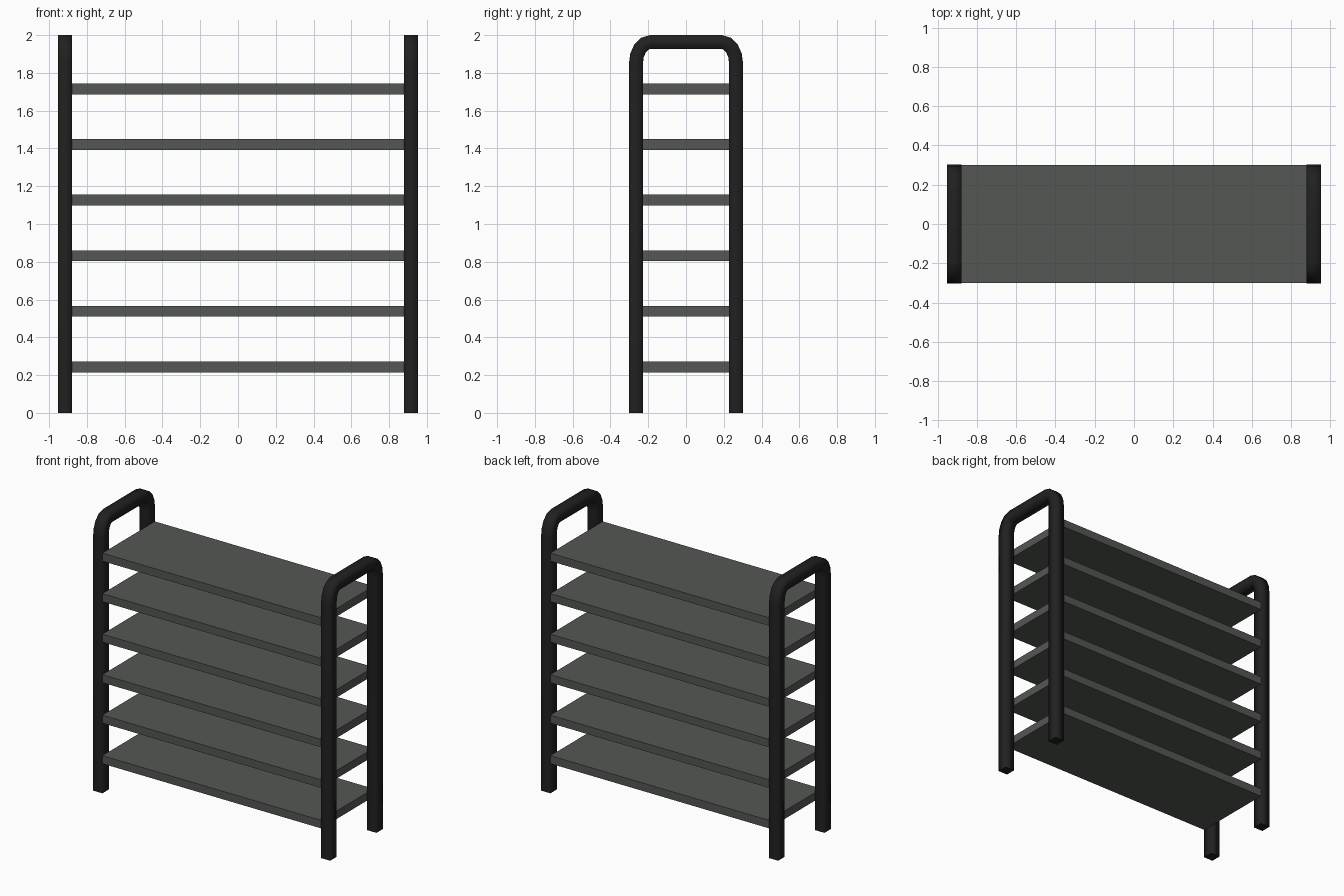
import bpy, bmesh, math
from mathutils import Vector

if "Cube" in bpy.data.objects:
    bpy.data.objects.remove(bpy.data.objects["Cube"])

def material(name, rgb):
    m = bpy.data.materials.new(name)
    m.diffuse_color = (*rgb, 1)
    m.use_nodes = True
    m.node_tree.nodes["Principled BSDF"].inputs["Base Color"].default_value = m.diffuse_color
    return m

BLACK = material("black frame", (0.015, 0.015, 0.015))
GREY = material("dark grey shelf", (0.088, 0.095, 0.088))

H = 0.037              # half thickness of the square tube
X, Y, TOP = 0.915, 0.265, 1.963   # tube centre lines
A, B, N = 0.075, 0.113, 4         # bend size and segments

def add_object(name, bm, mat):
    bmesh.ops.recalc_face_normals(bm, faces=bm.faces)
    me = bpy.data.meshes.new(name)
    bm.to_mesh(me)
    bm.free()
    me.materials.append(mat)
    ob = bpy.data.objects.new(name, me)
    bpy.context.collection.objects.link(ob)
    return ob

def side_frame(name, x):
    # Centre path as (point, outward normal), front foot to back foot
    path = [(Vector((-Y, 0)), Vector((-1, 0)))]
    for side in (-1, 1):
        arc = []
        for i in range(N + 1):
            t = math.pi / 2 * i / N
            c, s = math.cos(t), math.sin(t)
            p = Vector((side * (Y - A + A * c), TOP - B + B * s))
            arc.append((p, Vector((side * c / A, s / B)).normalized()))
        path += arc if side < 0 else arc[::-1]
    path.append((Vector((Y, 0)), Vector((1, 0))))
    bm = bmesh.new()
    rings = []
    for p, n in path:
        ring = []
        for dx, dn in ((-H, -H), (H, -H), (H, H), (-H, H)):
            q = p + n * dn
            ring.append(bm.verts.new((x + dx, q.x, q.y)))
        rings.append(ring)
    for r0, r1 in zip(rings, rings[1:]):
        for k in range(4):
            j = (k + 1) % 4
            f = bm.faces.new((r0[k], r0[j], r1[j], r1[k]))
            f.smooth = True
    # Flat feet
    caps = [bm.faces.new(rings[0]), bm.faces.new(rings[-1])]
    for f in caps:
        for e in f.edges:
            e.smooth = False
    add_object(name, bm, BLACK)

def shelf(name, z):
    bm = bmesh.new()
    bmesh.ops.create_cube(bm, size=1)
    for v in bm.verts:
        v.co = (v.co.x * 1.756, v.co.y * 0.602, v.co.z * 0.058 + z)
    add_object(name, bm, GREY)

# Two bent tube end frames
side_frame("left_frame", -X)
side_frame("right_frame", X)

# Six evenly spaced shelves
for i in range(6):
    shelf(f"shelf_{i + 1}", 0.244 + 0.294 * i)
